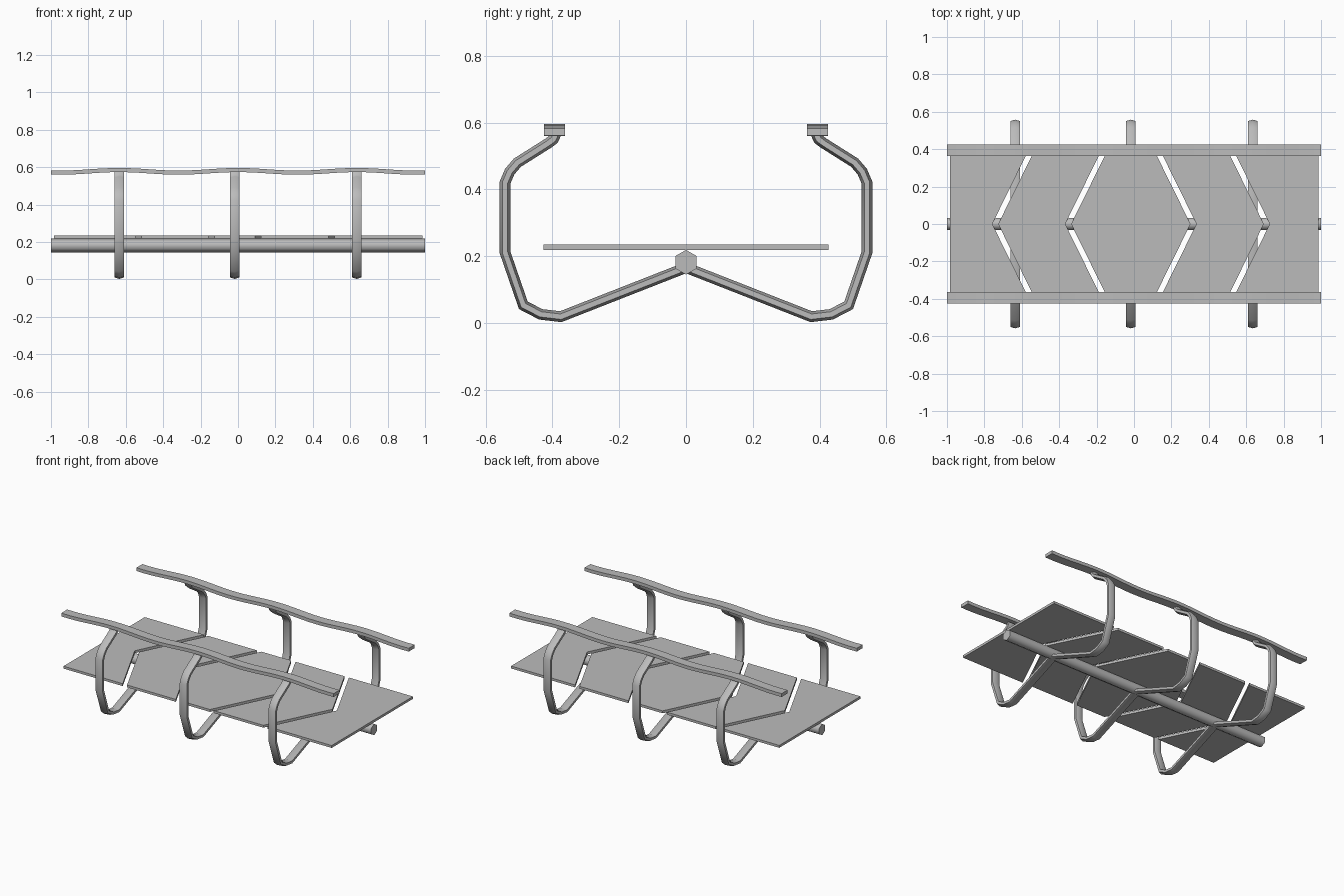
import bpy, bmesh
from math import cos, sin, pi, radians
from mathutils import Vector

if "Cube" in bpy.data.objects:
    bpy.data.objects.remove(bpy.data.objects["Cube"])

grey = bpy.data.materials.new("grey_metal")
grey.use_nodes = True
COLOUR = (0.5, 0.5, 0.5, 1)
grey.diffuse_color = COLOUR
grey.node_tree.nodes["Principled BSDF"].inputs["Base Color"].default_value = COLOUR


def finish(name, bm, angle=None):
    bmesh.ops.recalc_face_normals(bm, faces=bm.faces)
    mesh = bpy.data.meshes.new(name)
    bm.to_mesh(mesh)
    bm.free()
    mesh.materials.append(grey)
    obj = bpy.data.objects.new(name, mesh)
    bpy.context.collection.objects.link(obj)
    if angle:
        bpy.ops.object.select_all(action='DESELECT')
        obj.select_set(True)
        bpy.context.view_layer.objects.active = obj
        bpy.ops.object.shade_smooth_by_angle(angle=radians(angle))
    return obj


def sweep(name, path, side, section, angle):
    """Sweep a (side, normal) section along a planar path with mitred joints."""
    bm = bmesh.new()
    pts = [Vector(p) for p in path]
    side = Vector(side)
    rings = []
    for i, p in enumerate(pts):
        a = (p - pts[max(i - 1, 0)]).normalized()
        b = (pts[min(i + 1, len(pts) - 1)] - p).normalized()
        tangent = (a + b).normalized()
        stretch = 1 / max(tangent.dot(b if b.length else a), 0.6)
        normal = side.cross(tangent)
        rings.append([bm.verts.new(p + side * s + normal * n * stretch) for s, n in section])
    count = len(section)
    for r, q in zip(rings, rings[1:]):
        for k in range(count):
            j = (k + 1) % count
            bm.faces.new((r[k], r[j], q[j], q[k]))
    bm.faces.new(rings[0])
    bm.faces.new(rings[-1])
    return finish(name, bm, angle)


def hexagon(half_width, half_depth):
    return [(half_width * sin(k * pi / 3) / sin(pi / 3), half_depth * cos(k * pi / 3))
            for k in range(6)]


# Central hexagonal beam under the deck
sweep("central_beam", [(-1, 0, 0.182), (1, 0, 0.182)], (0, 1, 0), hexagon(0.032, 0.037), 65)

# Bent support ribs, each one tube running from rail to rail
half = [(0.375, 0.019), (0.435, 0.026), (0.487, 0.053), (0.542, 0.212),
        (0.542, 0.42), (0.528, 0.453), (0.505, 0.48), (0.413, 0.538),
        (0.397, 0.55), (0.388, 0.57)]
profile = [(-y, z) for y, z in reversed(half)] + [(0, 0.166)] + half
for label, x in (("right", -0.635), ("middle", -0.017), ("left", 0.635)):
    sweep(label + "_support_rib", [(x, y, z) for y, z in profile],
          (1, 0, 0), hexagon(0.026, 0.016), 65)

# Gently wavy handrails, peaking over each rib
STEPS = 38
wave = [(-1 + 2 * i / STEPS) for i in range(STEPS + 1)]
flat_bar = [(-0.031, -0.011), (0.031, -0.011), (0.031, 0.011), (-0.031, 0.011)]
for label, y in (("front", -0.394), ("back", 0.394)):
    sweep(label + "_handrail",
          [(x, y, 0.578 + 0.007 * cos(2 * pi * x / 0.635)) for x in wave],
          (0, 1, 0), flat_bar, 30)

# Deck panels separated by chevron slits: (slit centre, sideways run to the edge)
GAP, EDGE, RUN = 0.016, 0.426, 0.21
BOTTOM, THICK = 0.219, 0.016
slits = [(-0.742, RUN), (-0.352, RUN), (0.318, -RUN), (0.71, -RUN)]
lefts = [(-0.983, 0)] + [(x + GAP, run) for x, run in slits]
rights = [(x - GAP, run) for x, run in slits] + [(0.986, 0)]
for i, ((lx, lrun), (rx, rrun)) in enumerate(zip(lefts, rights)):
    outline = [(lx + lrun, -EDGE), (rx + rrun, -EDGE), (rx, 0),
               (rx + rrun, EDGE), (lx + lrun, EDGE), (lx, 0)]
    bm = bmesh.new()
    face = bm.faces.new([bm.verts.new((x, y, BOTTOM)) for x, y in outline])
    top = bmesh.ops.extrude_face_region(bm, geom=[face])["geom"]
    bmesh.ops.translate(bm, vec=(0, 0, THICK),
                        verts=[g for g in top if isinstance(g, bmesh.types.BMVert)])
    finish("deck_panel_%d" % (i + 1), bm)
